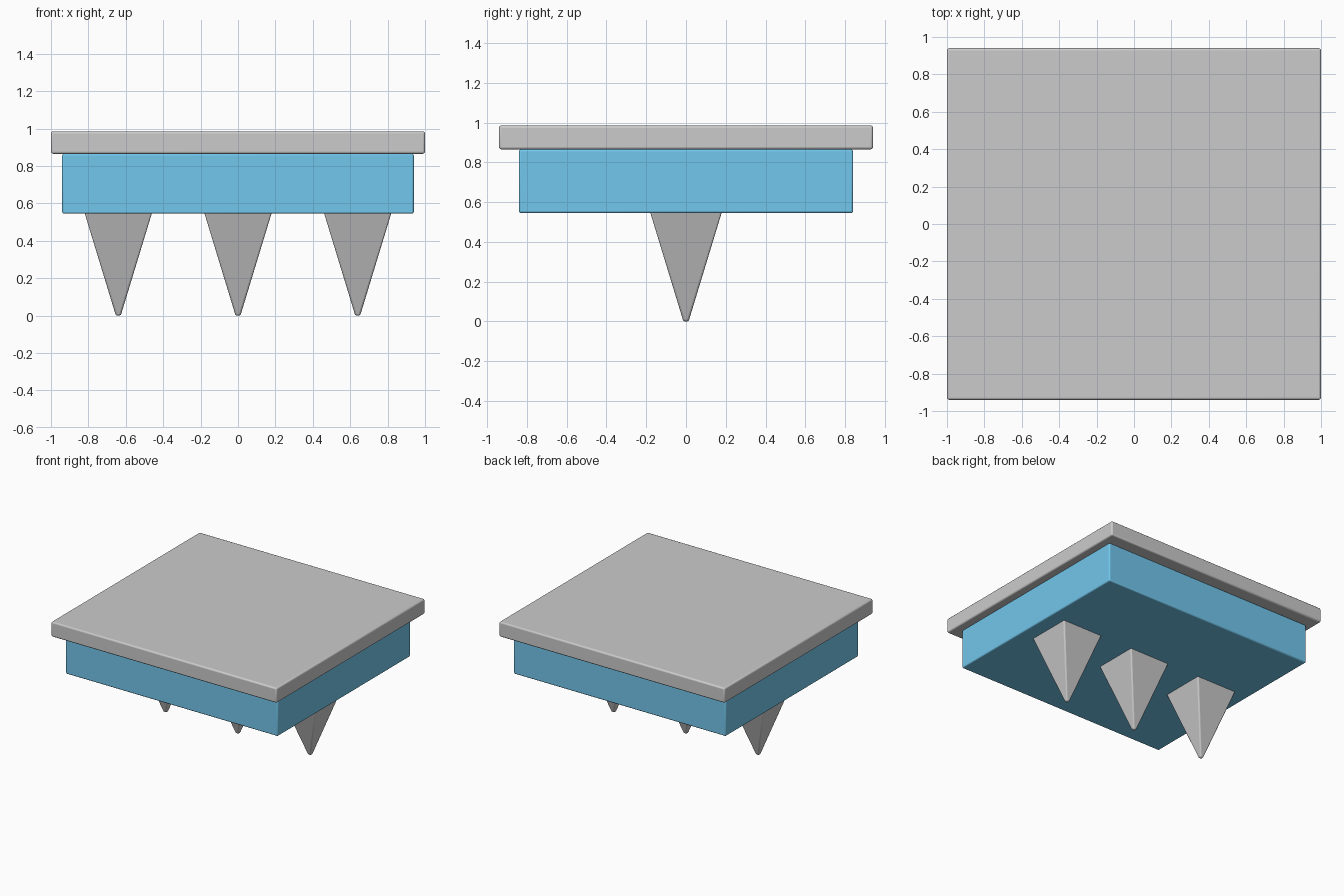
import bpy, bmesh

if "Cube" in bpy.data.objects:
    bpy.data.objects.remove(bpy.data.objects["Cube"])


def finish(name, bm, bevel, material=None):
    """Turn a bmesh into an object with softly rounded edges."""
    bmesh.ops.recalc_face_normals(bm, faces=bm.faces)
    mesh = bpy.data.meshes.new(name)
    bm.to_mesh(mesh)
    bm.free()
    obj = bpy.data.objects.new(name, mesh)
    bpy.context.collection.objects.link(obj)
    if material:
        mesh.materials.append(material)
    mod = obj.modifiers.new("rounded_edges", 'BEVEL')
    mod.width = bevel
    mod.segments = 3
    bpy.ops.object.select_all(action='DESELECT')
    obj.select_set(True)
    bpy.context.view_layer.objects.active = obj
    bpy.ops.object.shade_smooth_by_angle(angle=0.6)
    return obj


def frustum(name, x, z0, z1, lower, upper, bevel, material=None):
    """Four-sided block given its half sizes at bottom and top."""
    bm = bmesh.new()
    bmesh.ops.create_cube(bm, size=2)
    for v in bm.verts:
        hx, hy = upper if v.co.z > 0 else lower
        v.co = (x + v.co.x * hx, v.co.y * hy, z1 if v.co.z > 0 else z0)
    return finish(name, bm, bevel, material)


blue = bpy.data.materials.new("blue")
blue.diffuse_color = (0.17, 0.57, 0.84, 1)
blue.use_nodes = True
blue.node_tree.nodes["Principled BSDF"].inputs["Base Color"].default_value = blue.diffuse_color

# Top plate and blue body
frustum("top_plate", 0, 0.865, 0.985, (1, 0.94), (1, 0.94), 0.012)
frustum("body", 0, 0.545, 0.865, (0.94, 0.84), (0.94, 0.84), 0.01, blue)

# Row of three square spikes, their bases sunk slightly into the body
for side, x in (("left", -0.64), ("middle", 0), ("right", 0.64)):
    frustum(side + "_spike", x, 0, 0.575, (0.013, 0.013), (0.188, 0.188), 0.01)
